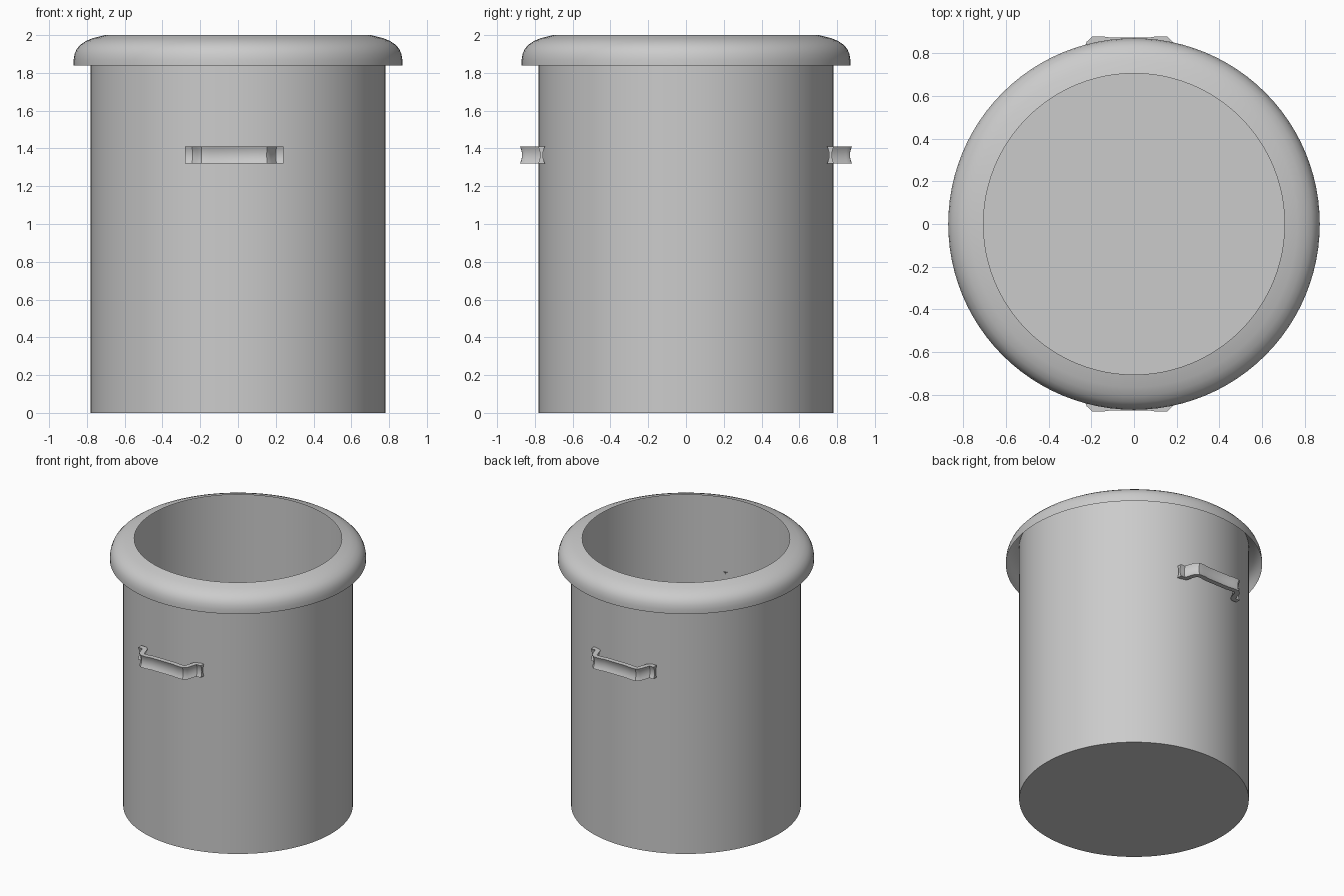
import bpy, bmesh, math
from mathutils import Vector

cube = bpy.data.objects.get("Cube")
if cube:
    bpy.data.objects.remove(cube, do_unlink=True)

SEGMENTS = 96

metal = bpy.data.materials.new("grey metal")
metal.use_nodes = True
GREY = (0.6, 0.6, 0.6, 1)
metal.diffuse_color = GREY
metal.node_tree.nodes["Principled BSDF"].inputs["Base Color"].default_value = GREY


def finish(name, bm, angle):
    """Turn a bmesh into a shaded object."""
    bmesh.ops.recalc_face_normals(bm, faces=bm.faces)
    mesh = bpy.data.meshes.new(name)
    bm.to_mesh(mesh)
    bm.free()
    mesh.materials.append(metal)
    obj = bpy.data.objects.new(name, mesh)
    bpy.context.collection.objects.link(obj)
    bpy.ops.object.select_all(action='DESELECT')
    obj.select_set(True)
    bpy.context.view_layer.objects.active = obj
    bpy.ops.object.shade_smooth_by_angle(angle=math.radians(angle))
    return obj


def lathe(name, profile, floor=False):
    """Spin (radius, height) points around z."""
    bm = bmesh.new()
    rings = []
    for r, z in profile:
        rings.append([bm.verts.new((r * math.cos(a), r * math.sin(a), z))
                      for a in (math.tau * i / SEGMENTS for i in range(SEGMENTS))])
    for low, high in zip(rings, rings[1:]):
        for i in range(SEGMENTS):
            j = (i + 1) % SEGMENTS
            bm.faces.new((low[i], low[j], high[j], high[i]))
    if floor:
        bm.faces.new(rings[0])
    return finish(name, bm, 40)


def handle(name, side):
    """Sweep a waisted strip section along a bent path."""
    half = [(-0.26, 0.765), (-0.22, 0.765), (-0.208, 0.775), (-0.186, 0.845),
            (-0.17, 0.861), (-0.13, 0.861), (-0.09, 0.855)]
    path = [Vector(p) for p in half] + [Vector((-x, y)) for x, y in reversed(half)]
    steps = 6
    heights = [0.045 * (2 * i / steps - 1) for i in range(steps + 1)]
    outer = [(0.007 + 0.011 * (h / 0.045) ** 2, h) for h in heights]
    section = outer + [(-d, h) for d, h in reversed(outer)]
    bm = bmesh.new()
    rings = []
    for i, p in enumerate(path):
        tangent = (path[min(i + 1, len(path) - 1)] - path[max(i - 1, 0)]).normalized()
        normal = Vector((-tangent.y, tangent.x))
        rings.append([bm.verts.new((p.x + normal.x * d - 0.02,
                                    side * (p.y + normal.y * d), 1.365 + h))
                      for d, h in section])
    n = len(section)
    for a, b in zip(rings, rings[1:]):
        for i in range(n):
            j = (i + 1) % n
            bm.faces.new((a[i], a[j], b[j], b[i]))
    bm.faces.new(rings[0])
    bm.faces.new(rings[-1])
    return finish(name, bm, 35)


# Thin open drum with a floor
lathe("drum_wall", [(0.78, 0), (0.78, 1.975)], floor=True)

# Hollow rounded rim overhanging the wall
lathe("rim", [(0.87, 1.84), (0.87, 1.87), (0.865, 1.9), (0.853, 1.928),
              (0.833, 1.95), (0.805, 1.969), (0.765, 1.985), (0.705, 2.0)])

# Matching handles on both sides
handle("front_handle", -1)
handle("back_handle", 1)
